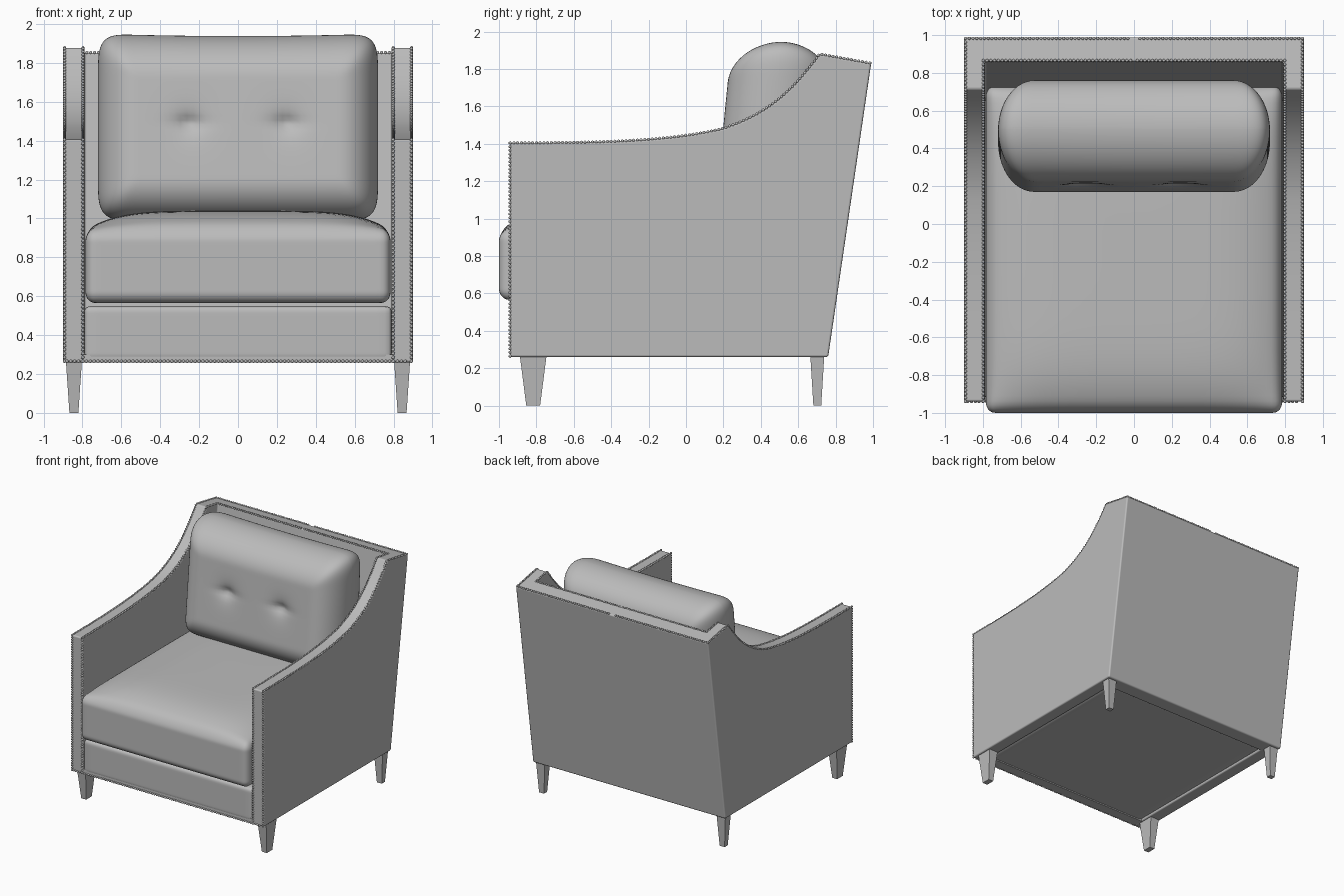
import bpy, bmesh, math
from mathutils import Vector, geometry

if "Cube" in bpy.data.objects:
    bpy.data.objects.remove(bpy.data.objects["Cube"])

fabric = bpy.data.materials.new("grey_fabric")
GREY = (0.5, 0.5, 0.5, 1)
fabric.use_nodes = True
fabric.diffuse_color = GREY
fabric.node_tree.nodes["Principled BSDF"].inputs["Base Color"].default_value = GREY


def finish(name, bm, angle=35):
    bmesh.ops.recalc_face_normals(bm, faces=bm.faces)
    mesh = bpy.data.meshes.new(name)
    bm.to_mesh(mesh)
    bm.free()
    mesh.materials.append(fabric)
    ob = bpy.data.objects.new(name, mesh)
    bpy.context.collection.objects.link(ob)
    bpy.ops.object.select_all(action="DESELECT")
    ob.select_set(True)
    bpy.context.view_layer.objects.active = ob
    bpy.ops.object.shade_smooth_by_angle(angle=math.radians(angle))
    return ob


def prism(name, profile, half):
    """Side profile of (y, z) points pushed across the width."""
    bm = bmesh.new()
    face = bm.faces.new([bm.verts.new((-half, y, z)) for y, z in profile])
    new = bmesh.ops.extrude_face_region(bm, geom=[face])["geom"]
    bmesh.ops.translate(bm, vec=(2 * half, 0, 0),
                        verts=[v for v in new if isinstance(v, bmesh.types.BMVert)])
    return finish(name, bm)


def cushion(name, low, high, radius, cuts, power=2, shape=None):
    """Soft box with rounded edges; shape(p, u) reworks each point."""
    low, high, radius = Vector(low), Vector(high), Vector(radius)
    mid, half = (low + high) / 2, (high - low) / 2
    bm = bmesh.new()
    bmesh.ops.create_cube(bm, size=2)
    bmesh.ops.subdivide_edges(bm, edges=bm.edges[:], cuts=cuts, use_grid_fill=True)
    for v in bm.verts:
        u = Vector([math.sin(c * math.pi / 2) for c in v.co])
        p = Vector([a * b for a, b in zip(u, half)])
        core = Vector([max(-h + r, min(h - r, c)) for c, h, r in zip(p, half, radius)])
        d = Vector([(a - b) / r for a, b, r in zip(p, core, radius)])
        flat = (abs(d.x) ** power + abs(d.z) ** power) ** (1 / power)
        size = math.hypot(flat, d.y)
        if size > 0:
            p = core + Vector([a * r / size for a, r in zip(d, radius)])
        v.co = mid + p
        if shape:
            v.co = shape(v.co, Vector([a / b for a, b in zip(p, half)]))
    return finish(name, bm, 60)


# Frame: sweeping side profile, hollowed to leave two arms and a raked back
low_arm = geometry.interpolate_bezier(
    Vector((-0.94, 1.405)), Vector((-0.5, 1.405)), Vector((-0.1, 1.41)), Vector((0.19, 1.48)), 16)
sweep = geometry.interpolate_bezier(
    Vector((0.19, 1.48)), Vector((0.45, 1.56)), Vector((0.58, 1.70)), Vector((0.715, 1.88)), 16)
top_line = [tuple(p) for p in low_arm + sweep[1:]] + [(0.99, 1.83)]
frame = prism("frame", [(0.76, 0.26), (-0.94, 0.26)] + top_line, 0.9)
hollow = prism("hollow_cutter", [(-2, -0.5), (0.52, -0.5), (0.90, 2.13), (-2, 2.13)], 0.79)
bpy.context.view_layer.objects.active = frame
cut = frame.modifiers.new("hollow", "BOOLEAN")
cut.operation, cut.solver, cut.object = "DIFFERENCE", "EXACT", hollow
bpy.ops.object.modifier_apply(modifier=cut.name)
bpy.data.objects.remove(hollow)
edge = frame.modifiers.new("soft_edges", "BEVEL")
edge.width, edge.segments, edge.harden_normals = 0.012, 3, True
edge.limit_method, edge.angle_limit = "ANGLE", math.radians(40)

# Underside panel and front rail
prism("bottom_panel", [(-0.9, 0.28), (0.66, 0.28), (0.66, 0.32), (-0.9, 0.32)], 0.8)
prism("front_rail", [(-0.938, 0.26), (-0.85, 0.26), (-0.85, 0.3), (-0.938, 0.3)], 0.795)

# Seat base and cushions
cushion("seat_base", (-0.79, -0.94, 0.27), (0.79, 0.68, 0.55), (0.03, 0.03, 0.03), 20)


def crown(p, u):
    if u.z > 0:
        p.z += 0.10 * u.z ** 3 * (1 - abs(u.x) ** 5) * (1 - abs(u.y) ** 6)
    return p


def tuft(p, u):
    # lean back, sag the top slightly, press in two buttons
    p.z -= 0.012 * max(u.z, 0) * (1 - u.x ** 2)
    p.y += 0.10 * (p.z - 1.5) * (1 if u.y < 0 else 0.5)
    if u.y < 0:
        dx, dz = abs(p.x) - 0.25, p.z - 1.49
        p.y += 0.05 * math.exp(-math.hypot(dx, dz) / 0.05)
        p.y += 0.012 * math.exp(-(dx / 0.1) ** 2 - (dz / 0.03) ** 2)
    return p


cushion("seat_cushion", (-0.785, -1, 0.565), (0.785, 0.73, 0.94), (0.05, 0.06, 0.06), 40, 2, crown)
cushion("back_cushion", (-0.72, 0.2, 0.99), (0.72, 0.75, 1.95), (0.2, 0.27, 0.22), 62, 4, tuft)

# Tapered legs: (centre y, half depth at top, half depth at foot)
for end, cy, top, foot in (("front", -0.817, 0.073, 0.037), ("back", 0.702, 0.038, 0.021)):
    for side, s in (("left", 1), ("right", -1)):
        bm = bmesh.new()
        bmesh.ops.create_cube(bm, size=2)
        for v in bm.verts:
            up = v.co.z > 0
            v.co = (s * 0.844 + v.co.x * (0.042 if up else 0.023),
                    cy + v.co.y * (top if up else foot), 0.28 if up else 0)
        finish(f"{end}_{side}_leg", bm)


# Nailhead trim: rows of small domes along the front and top edges
def along(path, step=0.02):
    spots, left = [], 0
    for a, b in zip(path, path[1:]):
        length = (b - a).length
        while left < length:
            spots.append(a.lerp(b, left / length))
            left += step
        left -= length
    return spots


def nail_row(name, paths):
    bm = bmesh.new()
    for path in paths:
        for spot in along(path):
            ball = bmesh.ops.create_icosphere(bm, subdivisions=1, radius=0.0095)
            bmesh.ops.translate(bm, verts=ball["verts"], vec=spot)
    finish(name, bm, 80)


for row, x, end in (("outer", 0.892, (0.983, 1.832)), ("inner", 0.798, (0.865, 1.853))):
    line = [(-0.94, 0.265)] + top_line[:-1] + [end]
    sides = [[Vector((s * x, y, z)) for y, z in line] for s in (1, -1)]
    across = [[Vector((s * x, *end)), Vector((s * 0.012, *end))] for s in (1, -1)]
    nail_row(f"{row}_nailheads", sides + across)
nail_row("front_rail_nailheads", [[Vector((-0.88, -0.94, 0.265)), Vector((0.88, -0.94, 0.265))]])
